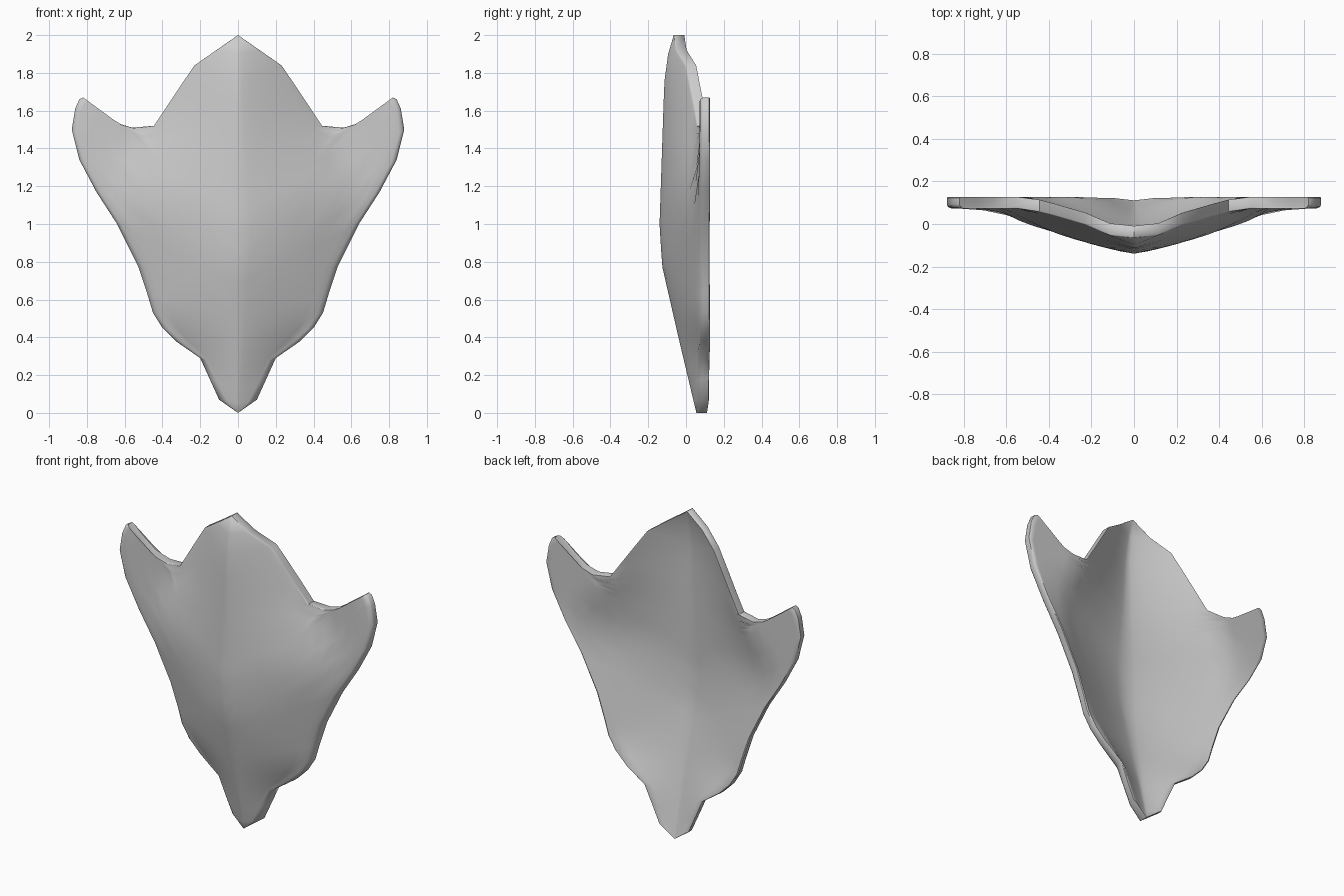
import bpy, bmesh, math

cube = bpy.data.objects.get("Cube")
if cube:
    bpy.data.objects.remove(cube, do_unlink=True)


def table(points, z):
    """Linear lookup in a short (z, value) profile."""
    for (a, va), (b, vb) in zip(points, points[1:]):
        if z <= b:
            return va + (vb - va) * max(0, z - a) / (b - a)
    return points[-1][1]


# Half outline from bottom tip to top peak: x, z, and height where its rib meets the spine
OUTLINE = [(0, 0, 0), (.1, .07, .05), (.15, .18, .13), (.2, .29, .22), (.33, .38, .31),
           (.4, .45, .37), (.45, .53, .43), (.48, .63, .5), (.53, .78, .58), (.64, 1, .68),
           (.75, 1.17, .77), (.84, 1.34, .86), (.88, 1.5, .94), (.862, 1.61, .99),
           (.84, 1.66, 1.03), (.82, 1.67, 1.07), (.74, 1.6, 1.15), (.66, 1.54, 1.24),
           (.56, 1.51, 1.33), (.445, 1.52, 1.42), (.375, 1.625, 1.53), (.305, 1.73, 1.64),
           (.23, 1.84, 1.76), (.115, 1.92, 1.9), (0, 2, 2)]
# Front depth along the spine, and half width over which the surface falls back
SPINE = [(0, .055), (.4, -.04), (.78, -.127), (1, -.14), (1.3, -.13),
         (1.75, -.115), (1.92, -.092), (2, -.065)]
REACH = [(0, .08), (.29, .2), (.53, .44), (.78, .53), (1, .64), (1.15, .7),
         (1.35, .58), (1.52, .47), (1.84, .35), (2, .33)]
RIM_Y, THICK, RIBS = .072, .056, 12


def front_y(x, z):
    t = min(1, x / table(REACH, z))
    c = table(SPINE, z)
    return c + (RIM_Y - c) * t ** 1.3


# Plate half: each rib runs over the front, round the rim, and back to the spine
bm = bmesh.new()
ribs = []
for x, z, zs in OUTLINE:
    length = max(math.hypot(x, z - zs), .001)
    roll = .035 if zs < 1.1 else .02 if zs < 1.4 else .006
    inset = min(roll / length, .35)
    steps = [i / RIBS * (1 - inset) for i in range(RIBS + 1)]
    path = [(s, 0) for s in steps]
    for k in (30, 60, 90):
        a = math.radians(k)
        path.append((1 - inset * (1 - math.sin(a)), roll * .6 * (1 - math.cos(a))))
    path += [(1, THICK - roll * .15), (1 - inset * .25, THICK)]
    path += [(s, THICK) for s in reversed(steps)]
    rib = []
    for s, dy in path:
        px, pz = x * s, zs + (z - zs) * s
        rib.append(bm.verts.new((px, front_y(px, pz) + dy, pz)))
    ribs.append(rib)
for lo, hi in zip(ribs, ribs[1:]):
    for k in range(len(lo) - 1):
        bm.faces.new((lo[k], lo[k + 1], hi[k + 1], hi[k]))
bmesh.ops.remove_doubles(bm, verts=bm.verts, dist=.0005)
bmesh.ops.dissolve_degenerate(bm, edges=bm.edges, dist=.0002)

# Mirror to a closed plate
geom = bm.verts[:] + bm.edges[:] + bm.faces[:]
bmesh.ops.mirror(bm, geom=geom, axis="X", merge_dist=.0005)
bmesh.ops.remove_doubles(bm, verts=bm.verts, dist=.0005)
bmesh.ops.recalc_face_normals(bm, faces=bm.faces)

mesh = bpy.data.meshes.new("shield_plate")
bm.to_mesh(mesh)
bm.free()
plate = bpy.data.objects.new("shield_plate", mesh)
bpy.context.collection.objects.link(plate)

# Plain grey finish
grey = bpy.data.materials.new("plain_grey")
grey.use_nodes = True
colour = (.6, .6, .6, 1)
grey.diffuse_color = colour
grey.node_tree.nodes["Principled BSDF"].inputs["Base Color"].default_value = colour
mesh.materials.append(grey)

bpy.ops.object.select_all(action="DESELECT")
plate.select_set(True)
bpy.context.view_layer.objects.active = plate
bpy.ops.object.shade_smooth_by_angle(angle=math.radians(45))
